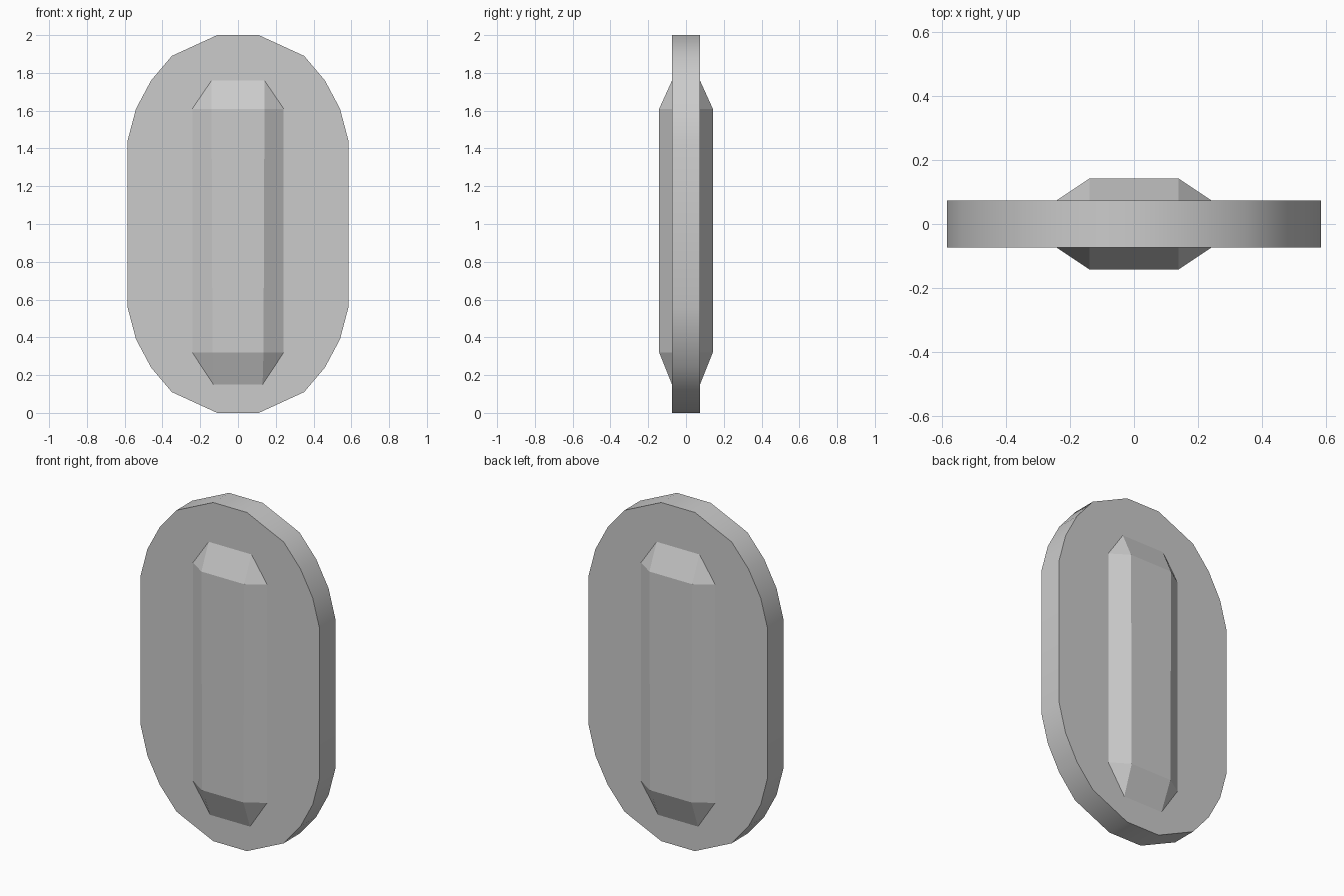
import bpy, bmesh, math

cube = bpy.data.objects.get("Cube")
if cube:
    bpy.data.objects.remove(cube, do_unlink=True)

# Single grey material
grey = bpy.data.materials.new("plain grey")
grey.use_nodes = True
colour = (0.6, 0.6, 0.6, 1)
grey.diffuse_color = colour
grey.node_tree.nodes["Principled BSDF"].inputs["Base Color"].default_value = colour


def finish(name, bm):
    bmesh.ops.recalc_face_normals(bm, faces=bm.faces)
    mesh = bpy.data.meshes.new(name)
    bm.to_mesh(mesh)
    bm.free()
    mesh.materials.append(grey)
    obj = bpy.data.objects.new(name, mesh)
    bpy.context.collection.objects.link(obj)
    return obj


def loop(bm, points, y):
    return [bm.verts.new((x, y, z)) for x, z in points]


# Rounded plate: right upper quarter of the outline, mirrored both ways
quarter = [(0.585, 1.44), (0.54, 1.61), (0.46, 1.76), (0.35, 1.89), (0.11, 2.0)]
upper = quarter + [(-x, z) for x, z in reversed(quarter)]
outline = upper + [(x, 2 - z) for x, z in reversed(upper)]
half = 0.074
bm = bmesh.new()
front, back = loop(bm, outline, -half), loop(bm, outline, half)
bm.faces.new(front)
bm.faces.new(back)
for i in range(len(front)):
    j = (i + 1) % len(front)
    bm.faces.new((front[i], front[j], back[j], back[i]))
plate = finish("plate", bm)
bpy.context.view_layer.objects.active = plate
plate.select_set(True)
bpy.ops.object.shade_smooth_by_angle(angle=math.radians(30))
plate.select_set(False)

# Raised ridge on each face: four slopes with triangular corners
top, high, low, bottom = 1.76, 1.61, 0.32, 0.15
foot = [(0.242, low), (0.242, high), (0.14, top), (-0.14, top),
        (-0.242, high), (-0.242, low), (-0.13, bottom), (0.13, bottom)]
crown = [(0.135, low), (0.14, high), (-0.14, high), (-0.135, low)]
for name, side in (("front_ridge", -1), ("back_ridge", 1)):
    bm = bmesh.new()
    f = loop(bm, foot, side * half)
    c = loop(bm, crown, side * 0.142)
    bm.faces.new(c)
    bm.faces.new(f)
    for i in range(4):
        a, b = f[2 * i], f[2 * i + 1]
        bm.faces.new((a, b, c[(i + 1) % 4], c[i]))
        bm.faces.new((b, f[(2 * i + 2) % 8], c[(i + 1) % 4]))
    finish(name, bm)
